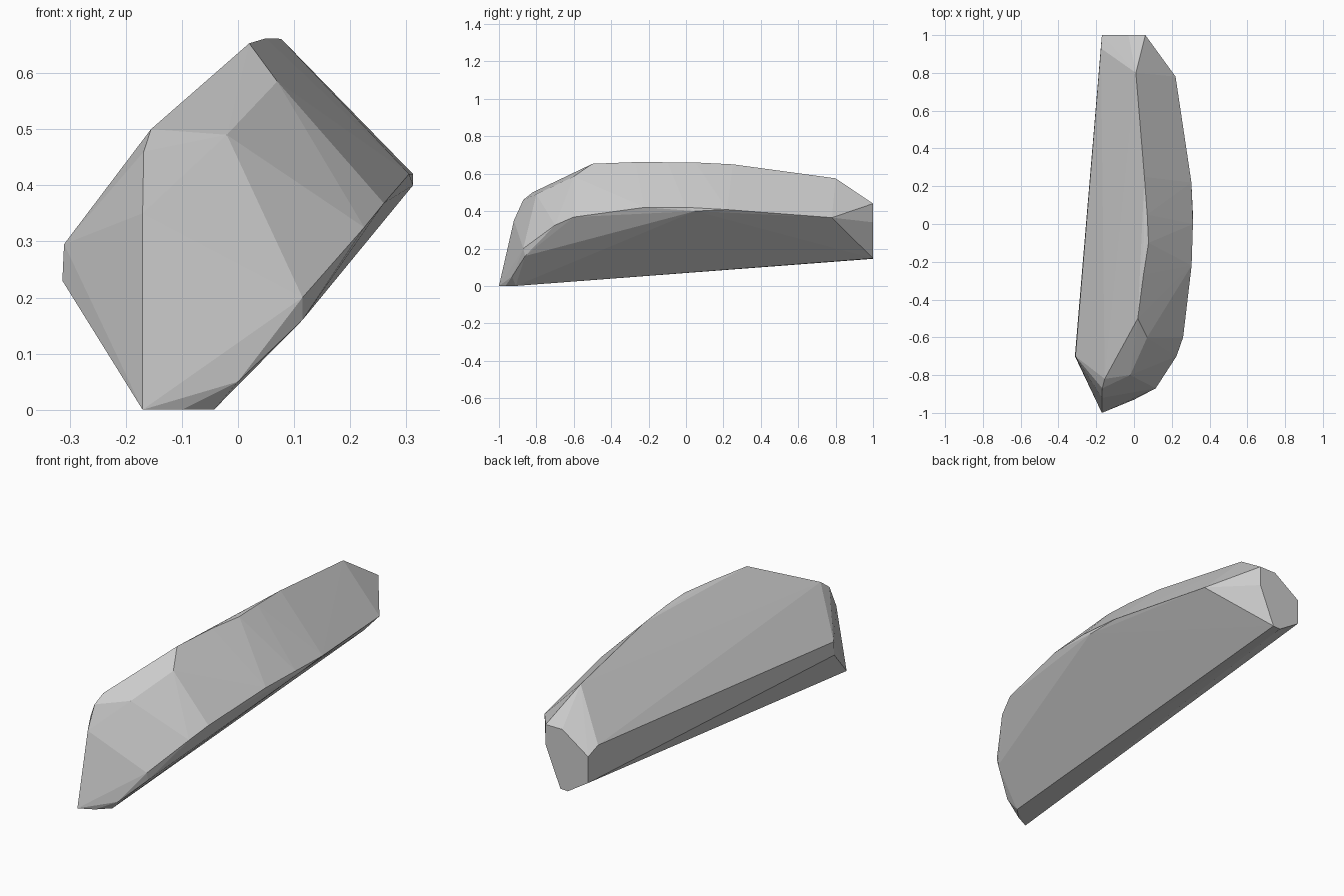
import bpy, bmesh

if "Cube" in bpy.data.objects:
    bpy.data.objects.remove(bpy.data.objects["Cube"])

# The stone is a convex faceted body, described by its main edge lines
back_cap = [(.06, 1, .44), (.06, 1, .34), (-.02, 1, .147), (-.06, 1, .145),
            (-.17, 1, .215), (-.17, 1, .343), (-.03, 1, .44)]
nose_edge = [(-.17, -1, 0), (-.17, -.92, .35), (-.168, -.87, .46), (-.155, -.82, .5)]
left_corner = [(-.313, -.7, .23), (-.31, -.7, .295), (-.175, .93, .375)]
top_ridge = [(.02, -.5, .653), (.05, -.27, .662), (.077, -.1, .661),
             (.07, .05, .66), (.055, .25, .65), (.01, .8, .575)]
right_ridge = [(.225, -.7, .325), (.26, -.6, .368), (.305, -.22, .42), (.312, 0, .42),
               (.312, .05, .4), (.304, .22, .408), (.22, .78, .365)]
front_facets = [(-.02, -.8, .49), (.07, -.6, .585), (.115, -.87, .2), (.115, -.86, .16)]
bottom_edge = [(-.1, -.965, 0), (-.043, -.91, 0), (0, -.93, .05)]


def hull_object(name, points):
    bm = bmesh.new()
    for p in points:
        bm.verts.new(p)
    res = bmesh.ops.convex_hull(bm, input=bm.verts[:])
    loose = [v for v in bm.verts if not v.link_faces]
    bmesh.ops.delete(bm, geom=loose, context='VERTS')
    bmesh.ops.recalc_face_normals(bm, faces=bm.faces[:])
    mesh = bpy.data.meshes.new(name)
    bm.to_mesh(mesh)
    bm.free()
    obj = bpy.data.objects.new(name, mesh)
    bpy.context.collection.objects.link(obj)
    return obj


# Faceted elongated rock
hull_object("rock", back_cap + nose_edge + left_corner + top_ridge
            + right_ridge + front_facets + bottom_edge)
